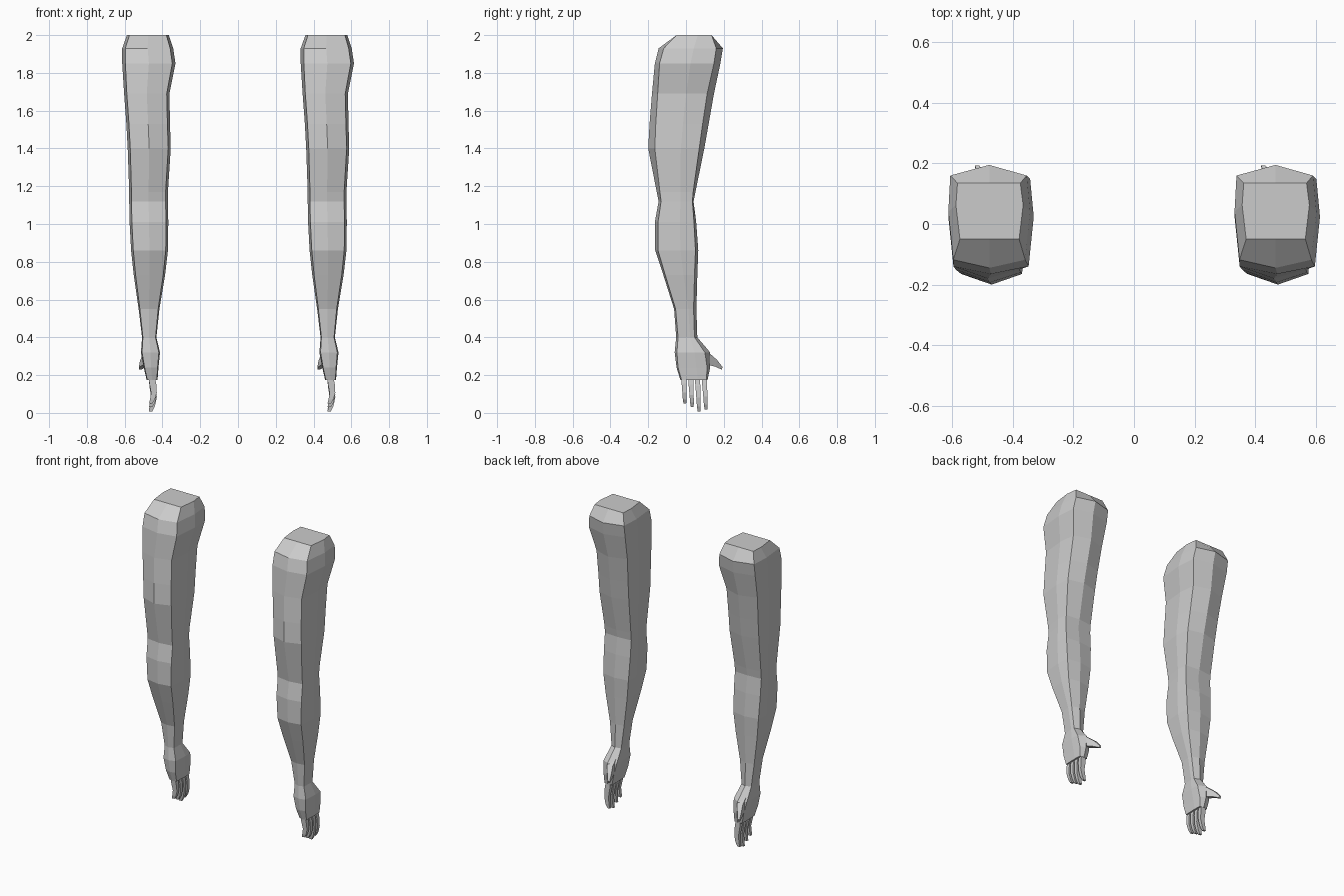
import bpy, bmesh
from mathutils import Vector

if "Cube" in bpy.data.objects:
    bpy.data.objects.remove(bpy.data.objects["Cube"])

skin = bpy.data.materials.new("light grey")
skin.diffuse_color = (0.6, 0.6, 0.6, 1)
skin.use_nodes = True
skin.node_tree.nodes["Principled BSDF"].inputs["Base Color"].default_value = skin.diffuse_color


def loft(bm, rings):
    """Skin a list of equal-sized point rings and cap both ends."""
    loops = [[bm.verts.new(p) for p in r] for r in rings]
    n = len(loops[0])
    for a, b in zip(loops, loops[1:]):
        for i in range(n):
            bm.faces.new((a[i], a[(i + 1) % n], b[(i + 1) % n], b[i]))
    bm.faces.new(loops[0])
    bm.faces.new(loops[-1])


def finish(bm, name):
    bmesh.ops.recalc_face_normals(bm, faces=bm.faces)
    mesh = bpy.data.meshes.new(name)
    bm.to_mesh(mesh)
    bm.free()
    mesh.materials.append(skin)
    obj = bpy.data.objects.new(name, mesh)
    bpy.context.collection.objects.link(obj)
    return obj


# z, left x, right x, front ridge y, front corner y, back corner y, back ridge y
PROFILE = [
    (2.00, -.592, -.370, -.050, -.050, .135, .135),
    (1.93, -.617, -.347, -.145, -.118, .160, .195),
    (1.85, -.617, -.335, -.165, -.140, .148, .182),
    (1.69, -.607, -.367, -.180, -.150, .112, .148),
    (1.53, -.595, -.364, -.193, -.160, .088, .120),
    (1.40, -.588, -.360, -.200, -.165, .070, .097),
    (1.17, -.580, -.375, -.155, -.138, .038, .050),
    (1.12, -.580, -.375, -.145, -.132, .034, .040),
    (1.01, -.578, -.373, -.165, -.148, .042, .054),
    (0.86, -.570, -.375, -.163, -.148, .050, .065),
    (0.73, -.556, -.390, -.120, -.110, .045, .060),
    (0.55, -.530, -.420, -.063, -.055, .040, .055),
    (0.40, -.512, -.436, -.052, -.042, .045, .060),
    (0.32, -.518, -.417, -.060, -.048, .100, .128),
    (0.24, -.503, -.425, -.050, -.042, .112, .128),
    (0.175, -.488, -.430, -.030, -.024, .108, .114),
]


def section(z, xl, xr, yf, yfc, ybc, yb):
    """Eight-sided slice with ridges in front and behind and flat flanks."""
    xm, ym, inset = (xl + xr) / 2, (yfc + ybc) / 2 + .02, (xr - xl) * .06
    return [(xm, yf, z), (xr - inset, yfc, z), (xr, ym, z), (xr - inset * .7, ybc, z),
            (xm, yb, z), (xl + inset * .4, ybc, z), (xl, ym, z), (xl + inset, yfc, z)]


def tube(bm, path, radii):
    """Four-sided finger along a downward path; radii are (x, y) half widths."""
    loft(bm, [[(x - rx, y - ry, z), (x + rx, y - ry, z), (x + rx, y + ry, z), (x - rx, y + ry, z)]
              for (x, y, z), (rx, ry) in zip(path, radii)])


# root y, tip y, tip z
FINGERS = [(-.012, -.006, .05), (.024, .033, .03), (.060, .069, .008), (.096, .106, .018)]

for side, shift in (("left", 0), ("right", .945)):
    # Arm, forearm and palm
    bm = bmesh.new()
    loft(bm, [section(*row) for row in PROFILE])
    parts = [finish(bm, side + "_arm")]

    # Curled fingers
    for k, (y0, y1, tip) in enumerate(FINGERS):
        bm = bmesh.new()
        drop = .20 - tip
        path = [(x, y0 + (y1 - y0) * t, .20 - drop * t)
                for x, t in ((-.462, 0), (-.455, .3), (-.449, .62), (-.457, .86), (-.466, 1))]
        tube(bm, path, [(.016, .014), (.018, .013), (.015, .011), (.013, .010), (.009, .007)])
        parts.append(finish(bm, f"{side}_finger_{k + 1}"))

    # Thumb sweeping backwards out of the palm
    bm = bmesh.new()
    loft(bm, [[(x - w, y, z + h), (x + w, y, z + h), (x + w, y - h * .5, z - h), (x - w, y - h * .5, z - h)]
              for x, y, z, w, h in ((-.475, .075, .315, .026, .040), (-.487, .130, .283, .020, .028),
                                    (-.507, .165, .262, .015, .018), (-.522, .193, .236, .007, .007))])
    parts.append(finish(bm, side + "_thumb"))

    for obj in parts:
        obj.location = Vector((shift + .004, 0, -.0))
